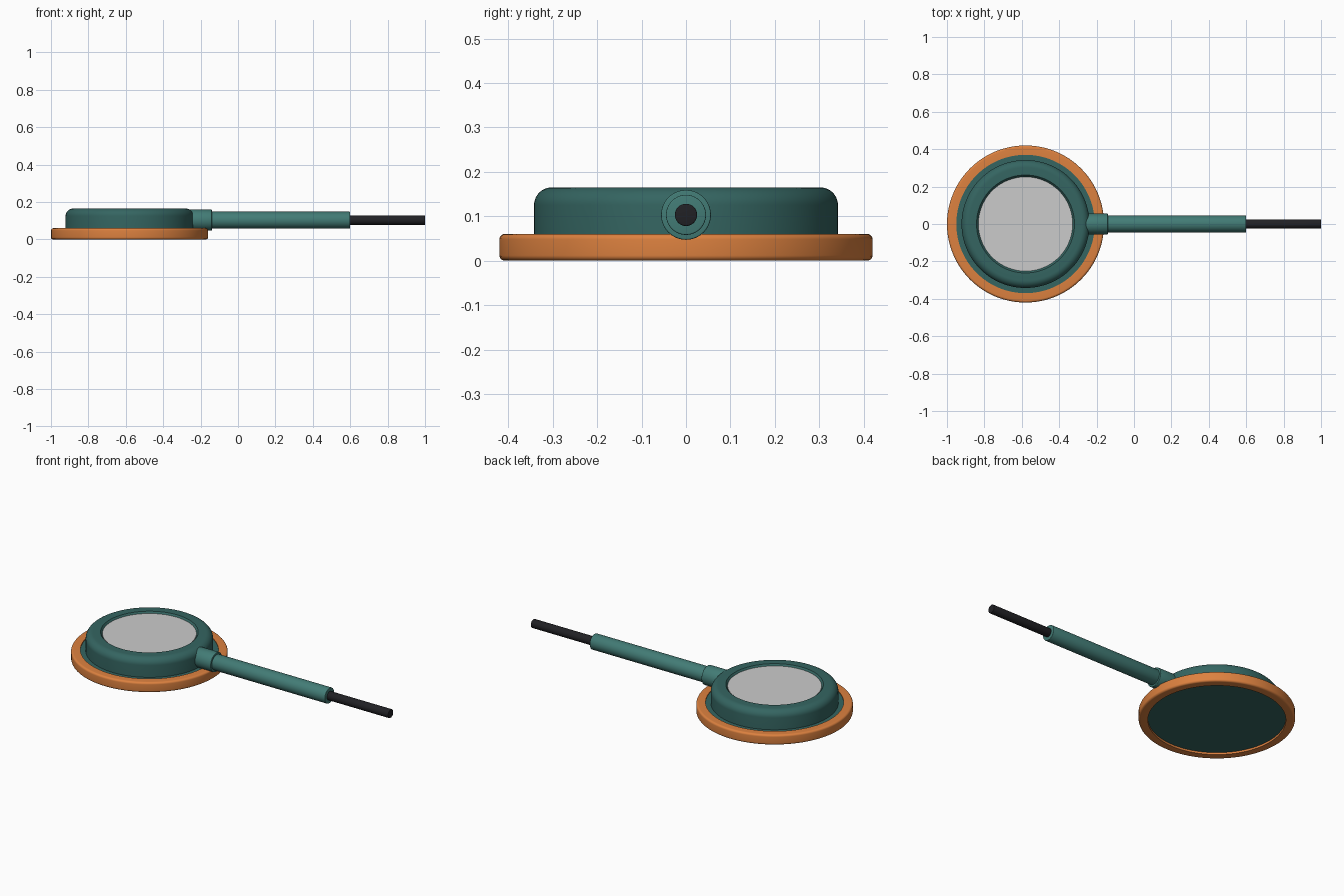
import bpy, bmesh, math
from mathutils import Matrix

if "Cube" in bpy.data.objects:
    bpy.data.objects.remove(bpy.data.objects["Cube"])

HEAD = Matrix.Translation((-0.58, 0, 0))


def material(name, rgb):
    m = bpy.data.materials.new(name)
    m.diffuse_color = (*rgb, 1)
    m.use_nodes = True
    m.node_tree.nodes["Principled BSDF"].inputs["Base Color"].default_value = m.diffuse_color
    return m


TEAL = material("dark_teal", (0.035, 0.13, 0.12))
LIGHT = material("light_teal", (0.055, 0.2, 0.18))
ORANGE = material("orange", (0.72, 0.22, 0.05))
BLACK = material("black", (0.015, 0.015, 0.018))


def arc(cx, cz, r, a0, a1, n=6):
    """Points on a circular corner, angles in degrees."""
    return [(cx + r * math.cos(math.radians(a0 + (a1 - a0) * i / n)),
             cz + r * math.sin(math.radians(a0 + (a1 - a0) * i / n))) for i in range(n + 1)]


def lathe(name, profile, matrix, mat=None, closed=False, steps=96):
    """Revolve (radius, height) points around z, then place with matrix."""
    bm = bmesh.new()
    vs = [bm.verts.new((r, 0, z)) for r, z in profile]
    edges = [bm.edges.new(p) for p in zip(vs, vs[1:] + vs[:1] if closed else vs[1:])]
    bmesh.ops.spin(bm, geom=vs + edges, cent=(0, 0, 0), axis=(0, 0, 1),
                   angle=math.tau, steps=steps)
    bmesh.ops.remove_doubles(bm, verts=bm.verts, dist=1e-5)
    bmesh.ops.recalc_face_normals(bm, faces=bm.faces)
    mesh = bpy.data.meshes.new(name)
    bm.to_mesh(mesh)
    bm.free()
    ob = bpy.data.objects.new(name, mesh)
    bpy.context.collection.objects.link(ob)
    ob.matrix_world = matrix
    if mat:
        mesh.materials.append(mat)
    bpy.ops.object.select_all(action='DESELECT')
    ob.select_set(True)
    bpy.context.view_layer.objects.active = ob
    bpy.ops.object.shade_smooth_by_angle(angle=math.radians(35))
    return ob


def rod(name, x0, x1, r, mat, b=0.003):
    """Cylinder along x with softened ends."""
    m = Matrix.Translation((x0, 0, 0.103)) @ Matrix.Rotation(math.pi / 2, 4, 'Y')
    n = x1 - x0
    profile = [(0, 0)] + arc(r - b, b, b, -90, 0, 3) + arc(r - b, n - b, b, 0, 90, 3) + [(0, n)]
    return lathe(name, profile, m, mat, steps=64)


# Orange bumper ring with rounded outer corners
lathe("bumper_ring",
      [(0.37, 0.0)] + arc(0.408, 0.012, 0.012, -90, 0) + arc(0.408, 0.048, 0.012, 0, 90)
      + [(0.37, 0.06)], HEAD, ORANGE, closed=True)

# Base plate held by the ring
lathe("base_plate", [(0, 0.012), (0.372, 0.012), (0.372, 0.055), (0, 0.055)], HEAD, TEAL)

# Domed housing with a shallow dished top
lathe("housing",
      [(0, 0.05), (0.342, 0.05)] + arc(0.302, 0.125, 0.04, 0, 90, 10)
      + [(0.262, 0.165), (0.25, 0.15), (0, 0.15)], HEAD, TEAL)

# Grey top disc
lathe("top_disc", [(0, 0.15), (0.252, 0.15), (0.252, 0.156), (0, 0.156)], HEAD)

# Handle: collar, tube and cable
rod("collar", -0.26, -0.14, 0.056, LIGHT)
rod("handle", -0.16, 0.6, 0.045, LIGHT)
rod("cable", 0.58, 1.0, 0.025, BLACK)
